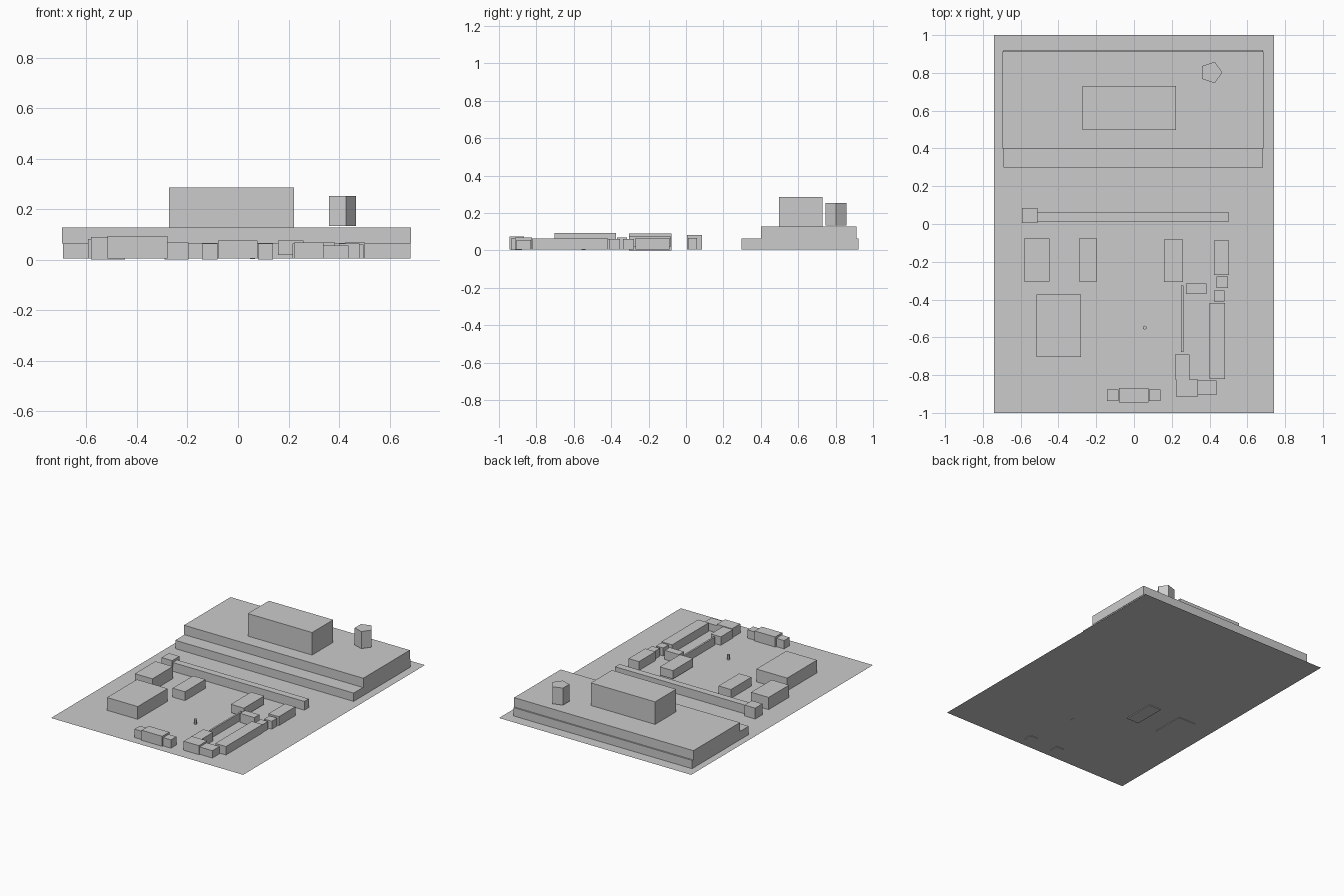
import bpy


def box(name, x0, x1, y0, y1, z0, z1):
    """Axis-aligned box given by its extents."""
    bpy.ops.mesh.primitive_cube_add(
        size=1, location=((x0 + x1) / 2, (y0 + y1) / 2, (z0 + z1) / 2))
    ob = bpy.context.object
    ob.name = name
    ob.scale = (x1 - x0, y1 - y0, z1 - z0)
    bpy.ops.object.transform_apply(location=False, rotation=False, scale=True)
    return ob


def prism(name, sides, r, x, y, z0, z1, turn=0.0):
    """Upright prism with one corner pointing along +x after the turn."""
    bpy.ops.mesh.primitive_cylinder_add(
        vertices=sides, radius=r, depth=z1 - z0,
        location=(x, y, (z0 + z1) / 2), rotation=(0, 0, turn))
    bpy.context.object.name = name


G = 0.005  # ground sheet height

# ground sheet
bpy.ops.mesh.primitive_plane_add(size=1, location=(0, 0, G))
ground = bpy.context.object
ground.name = "ground_sheet"
ground.scale = (1.48, 2, 1)
bpy.ops.object.transform_apply(location=False, rotation=False, scale=True)

# stepped terrace with main building and five-sided tower
box("terrace_lower", -0.692, 0.682, 0.298, 0.922, G, 0.063)
box("terrace_upper", -0.696, 0.685, 0.400, 0.912, 0.063, 0.128)
box("main_building", -0.273, 0.222, 0.498, 0.730, 0.128, 0.285)
prism("tower", 5, 0.059, 0.409, 0.802, 0.133, 0.252, -1.5708)

# long wall with its end block
box("long_wall", -0.510, 0.503, 0.012, 0.060, G, 0.066)
box("wall_end_block", -0.593, -0.511, 0.006, 0.086, G, 0.081)

# row of blocks below the wall
box("row_block_1", -0.582, -0.447, -0.304, -0.078, 0.001, 0.090)
box("row_block_2", -0.291, -0.196, -0.304, -0.078, 0.000, 0.067)
box("row_block_3", 0.159, 0.260, -0.306, -0.083, 0.018, 0.076)
box("row_block_4", 0.423, 0.503, -0.269, -0.087, G, 0.067)

# large hall on the left and small post in the court
box("left_hall", -0.517, -0.280, -0.703, -0.374, G, 0.094)
prism("court_post", 6, 0.011, 0.057, -0.549, 0.003, 0.038)

# right-hand wing
box("wing_link_1", 0.438, 0.497, -0.338, -0.279, G, 0.060)
box("wing_link_2", 0.423, 0.478, -0.411, -0.353, G, 0.060)
box("wing_long", 0.399, 0.481, -0.820, -0.417, G, 0.064)
box("wing_inner_block", 0.275, 0.385, -0.370, -0.316, G, 0.068)
box("wing_thin_wall", 0.249, 0.261, -0.677, -0.326, G, 0.060)
box("wing_corner", 0.216, 0.293, -0.823, -0.691, G, 0.064)
box("wing_front_1", 0.222, 0.339, -0.914, -0.824, G, 0.068)
box("wing_front_2", 0.339, 0.437, -0.906, -0.828, G, 0.056)

# front gate with two flanking blocks
box("gate", -0.080, 0.078, -0.945, -0.867, G, 0.075)
for name, x in (("gate_side_left", -0.112), ("gate_side_right", 0.109)):
    box(name, x - 0.030, x + 0.030, -0.936, -0.876, 0.001, 0.063)
